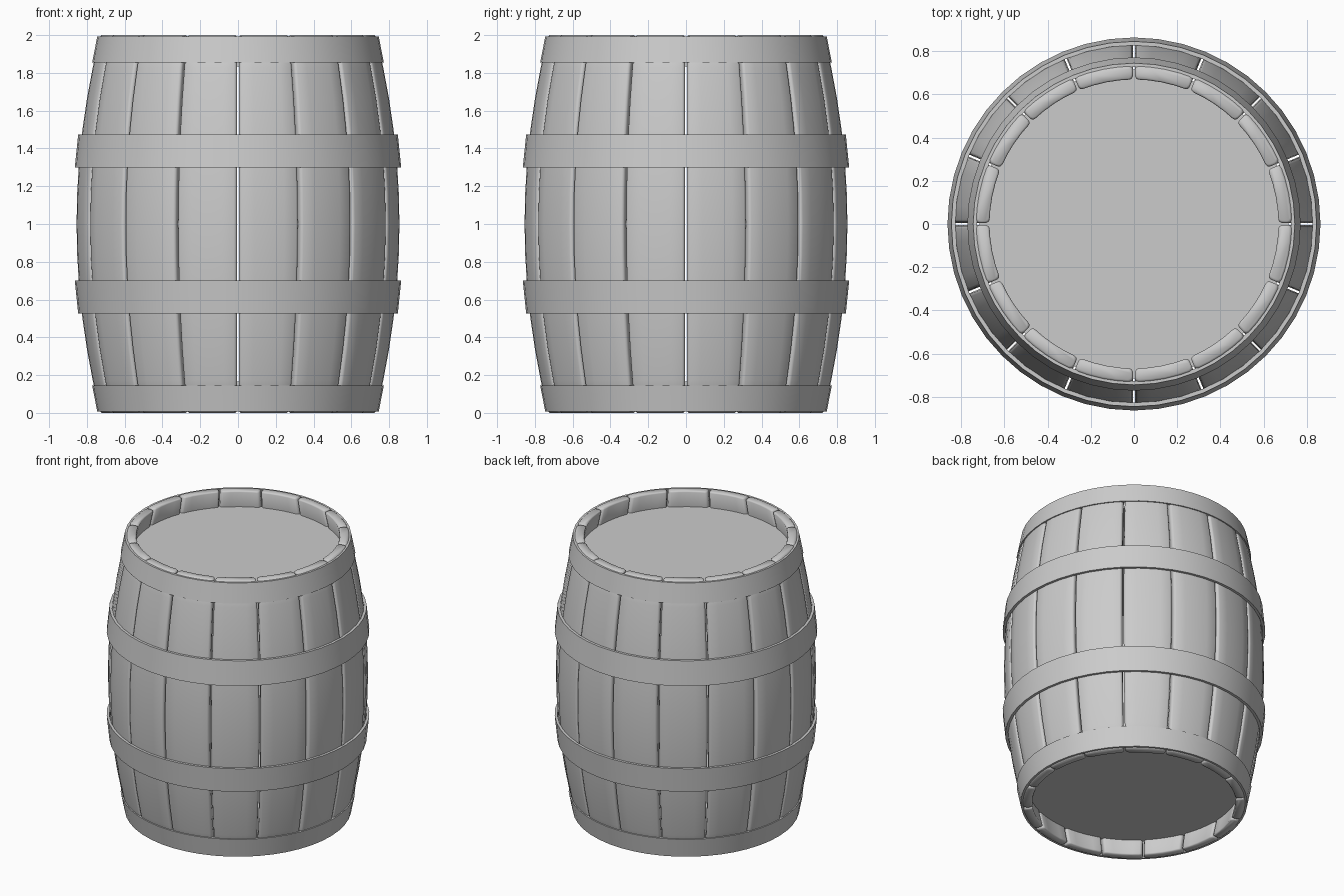
import bpy, bmesh, math
from mathutils import Vector

if "Cube" in bpy.data.objects:
    bpy.data.objects.remove(bpy.data.objects["Cube"], do_unlink=True)

GREY = (0.6, 0.6, 0.6, 1)
mat = bpy.data.materials.new("plain grey")
mat.use_nodes = True
mat.diffuse_color = GREY
mat.node_tree.nodes["Principled BSDF"].inputs["Base Color"].default_value = GREY

STAVES = 16
THICK = 0.063


def polar(r, a, z):
    return Vector((r * math.cos(a), r * math.sin(a), z))


def bow(z):
    """Outer radius of the staves at a height."""
    return 0.855 - 0.125 * (z - 1) ** 2


def finish(bm, name, angle):
    bmesh.ops.recalc_face_normals(bm, faces=bm.faces)
    me = bpy.data.meshes.new(name)
    bm.to_mesh(me)
    bm.free()
    me.materials.append(mat)
    ob = bpy.data.objects.new(name, me)
    bpy.context.collection.objects.link(ob)
    bpy.ops.object.select_all(action="DESELECT")
    ob.select_set(True)
    bpy.context.view_layer.objects.active = ob
    bpy.ops.object.shade_smooth_by_angle(angle=math.radians(angle))
    return ob


def loft(bm, rings, closed=False):
    """Skin equal rings of points; cap the ends unless closed."""
    loops = [[bm.verts.new(p) for p in ring] for ring in rings]
    n = len(loops[0])
    pairs = list(zip(loops, loops[1:])) + ([(loops[-1], loops[0])] if closed else [])
    for a, b in pairs:
        for i in range(n):
            j = (i + 1) % n
            bm.faces.new((a[i], a[j], b[j], b[i]))
    if not closed:
        bm.faces.new(loops[0])
        bm.faces.new(loops[-1])


def stave_section(z, mid, inset=0.0):
    """Curved plank section with rounded long edges."""
    ro, ri = bow(z) - inset, bow(z) - THICK + inset
    gap, rnd = 0.005 + inset, 0.016

    def half(r):
        return math.pi / STAVES - gap / r

    pts = []
    for r, way, sign in ((ro, 1, -1), (ri, -1, 1)):
        h = half(r)
        c = rnd / r
        # Rounded corner, gentle arc, rounded corner
        angles = [-h, -h + c * 0.3, -h + c, -h / 2, 0, h / 2, h - c, h - c * 0.3, h]
        drops = [1, 0.3, 0, 0, 0, 0, 0, 0.3, 1]
        for a, d in zip(angles, drops):
            pts.append(polar(r + sign * d * rnd, mid + way * a, z))
    return pts


# Staves
for k in range(STAVES):
    bm = bmesh.new()
    mid = (k + 0.5) * math.tau / STAVES
    steps = 12
    heights = [0.008 + 1.984 * i / steps for i in range(steps + 1)]
    rings = [stave_section(0, mid, 0.008)]
    rings += [stave_section(z, mid) for z in heights]
    rings += [stave_section(2, mid, 0.008)]
    loft(bm, rings)
    finish(bm, f"stave_{k + 1}", 60)


# Hoops: thin tapered bands, mirrored about the middle height
def hoop(name, z_near, r_near, z_far, r_far, thick=0.018, sides=48):
    bm = bmesh.new()
    profile = [(r_near, z_near), (r_far, z_far),
               (r_far - thick, z_far), (r_near - thick, z_near)]
    rings = [[polar(r, i * math.tau / sides, z) for r, z in profile]
             for i in range(sides)]
    loft(bm, rings, closed=True)
    finish(bm, name, 40)


for side, label in ((1, "upper"), (-1, "lower")):
    hoop(f"{label}_end_hoop", 1 + side * 0.855, 0.772, 1 + side * 0.993, 0.745)
    hoop(f"{label}_middle_hoop", 1 + side * 0.3, 0.864, 1 + side * 0.475, 0.846)

    # Flat head recessed inside the stave ends
    bm = bmesh.new()
    z = 1 + side * 0.875
    loft(bm, [[polar(0.715, i * math.tau / 64, h) for i in range(64)]
              for h in (z, z - side * 0.04)])
    finish(bm, f"{label}_head", 40)
